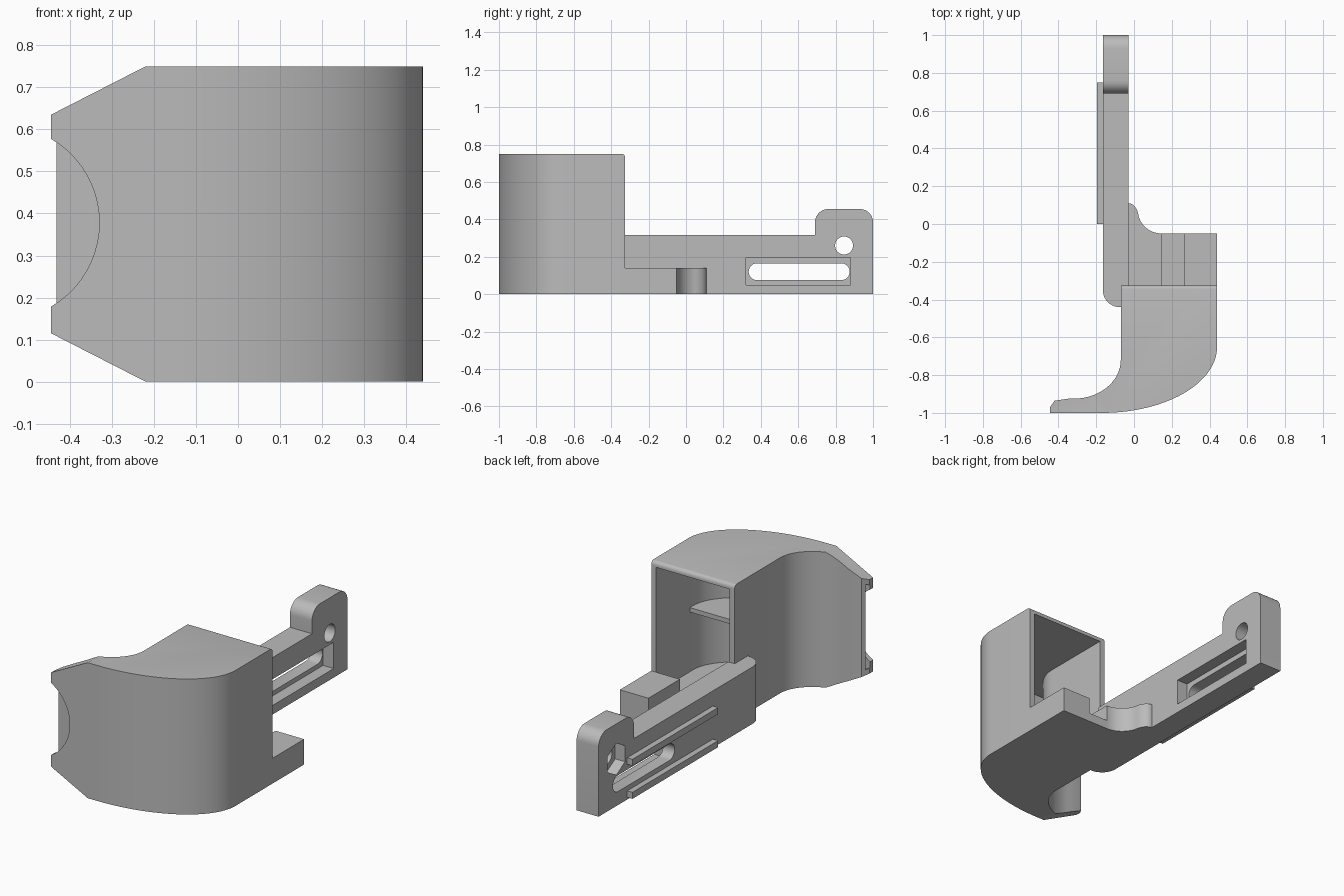
import bpy, bmesh, math
from mathutils import Vector

if "Cube" in bpy.data.objects:
    bpy.data.objects.remove(bpy.data.objects["Cube"])

grey = bpy.data.materials.new("light grey")
grey.diffuse_color = (0.5, 0.5, 0.5, 1)
grey.use_nodes = True
grey.node_tree.nodes["Principled BSDF"].inputs["Base Color"].default_value = grey.diffuse_color


def prism(name, pts, axis, lo, hi):
    """Extrude a 2D outline along an axis: z uses (x,y), y uses (x,z), x uses (y,z)."""
    place = {'z': lambda a, b, c: (a, b, c),
             'y': lambda a, b, c: (a, c, b),
             'x': lambda a, b, c: (c, a, b)}[axis]
    bm = bmesh.new()
    face = bm.faces.new([bm.verts.new(place(a, b, lo)) for a, b in pts])
    ext = bmesh.ops.extrude_face_region(bm, geom=[face])
    moved = [v for v in ext['geom'] if isinstance(v, bmesh.types.BMVert)]
    bmesh.ops.translate(bm, verts=moved, vec=Vector(place(0, 0, hi - lo)))
    bmesh.ops.recalc_face_normals(bm, faces=bm.faces)
    me = bpy.data.meshes.new(name)
    bm.to_mesh(me)
    bm.free()
    me.materials.append(grey)
    ob = bpy.data.objects.new(name, me)
    bpy.context.collection.objects.link(ob)
    return ob


def arc(cx, cy, rx, ry, a0, a1, n=16):
    return [(cx + rx * math.cos(math.radians(a0 + (a1 - a0) * i / n)),
             cy + ry * math.sin(math.radians(a0 + (a1 - a0) * i / n))) for i in range(n + 1)]


def rect(a0, b0, a1, b1):
    return [(a0, b0), (a1, b0), (a1, b1), (a0, b1)]


def boolean(ob, other, op='DIFFERENCE'):
    """Apply a boolean and discard the helper."""
    bpy.context.view_layer.objects.active = ob
    m = ob.modifiers.new("bool", 'BOOLEAN')
    m.operation, m.object, m.solver = op, other, 'EXACT'
    bpy.ops.object.modifier_apply(modifier=m.name)
    bpy.data.objects.remove(other)


def silhouette(inset):
    """Front outline with the two tapered corners at the nozzle tip."""
    i = inset
    return [(0.6, i), (-0.22, i), (-0.445, 0.115 + i), (-0.6, 0.115 + i),
            (-0.6, 0.635 - i), (-0.445, 0.635 - i), (-0.22, 0.75 - i), (0.6, 0.75 - i)]


# Curved duct body
outer = ([(0.44, -0.325)] + arc(-0.17, -0.65, 0.61, 0.35, 0, -90, 28)
         + [(-0.445, -1), (-0.445, -0.97), (-0.42, -0.935)]
         + arc(-0.32, -0.72, 0.25, 0.205, -95, 0) + [(-0.07, -0.325)])
duct = prism("duct_shell", outer, 'z', 0, 0.75)
bm = bmesh.new()
bm.from_mesh(duct.data)
edge = [e for e in bm.edges if all(abs(v.co.y + 0.325) < 1e-4 and v.co.z > 0.7 for v in e.verts)]
bmesh.ops.bevel(bm, geom=edge, offset=0.02, segments=4, profile=0.5, affect='EDGES')
bm.to_mesh(duct.data)
bm.free()
boolean(duct, prism("taper", silhouette(0), 'y', -1.2, 0), 'INTERSECT')

# Hollow channel from the rear opening to the nozzle tip
inner = ([(0.41, -0.2)] + arc(-0.17, -0.65, 0.58, 0.325, 0, -90, 28)
         + [(-0.6, -0.975), (-0.6, -0.952), (-0.42, -0.952)]
         + arc(-0.32, -0.72, 0.28, 0.23, -95, 0) + [(-0.04, -0.2)])
cavity = prism("cavity", inner, 'z', 0.03, 0.72)
boolean(cavity, prism("inner_taper", silhouette(0.03), 'y', -1.2, 0), 'INTERSECT')
boolean(duct, cavity)

# Round bite in the front wall of the tip
boolean(duct, prism("bite", arc(-0.561, 0.378, 0.231, 0.231, 0, 354, 59), 'y', -1.1, -0.962))

# Guide vane half way up the channel
vane_outline = ([(0.42, -0.62)] + arc(-0.17, -0.65, 0.59, 0.335, 0, -90, 28)
                + [(-0.17, -0.90), (-0.06, -0.80), (-0.05, -0.62)])
vane = prism("guide_vane", vane_outline, 'z', 0.36, 0.385)

# Mounting arm with a raised, rounded end
arm_side = ([(-0.44, 0), (1, 0)] + arc(0.93, 0.385, 0.07, 0.07, 0, 90, 8)
            + arc(0.76, 0.385, 0.07, 0.07, 90, 180, 8) + [(0.69, 0.315), (-0.44, 0.315)])
arm = prism("mounting_arm", arm_side, 'x', -0.165, -0.03)
arm_top = ([(-0.03, 1.1), (-0.165, 1.1)] + arc(-0.075, -0.35, 0.09, 0.09, 180, 270, 10)
           + [(-0.07, -0.44), (-0.07, -0.325), (-0.03, -0.325)])
boolean(arm, prism("arm_plan", arm_top, 'z', -0.1, 0.6), 'INTERSECT')

# Long slot with a rectangular recess, bolt hole and hexagonal nut pocket
slot = arc(0.83, 0.12, 0.045, 0.045, -90, 90, 12) + arc(0.38, 0.12, 0.045, 0.045, 90, 270, 12)
boolean(arm, prism("slot", slot, 'x', -0.3, 0.1))
boolean(arm, prism("recess", rect(0.32, 0.05, 0.88, 0.195), 'x', -0.095, 0.1))
boolean(arm, prism("bolt_hole", arc(0.845, 0.26, 0.048, 0.048, 0, 350, 35), 'x', -0.3, 0.1))
boolean(arm, prism("nut_pocket", arc(0.845, 0.26, 0.088, 0.088, 30, 330, 5), 'x', -0.3, -0.105))

# Two guide rails on the outer side of the arm
for label, z in (("lower", 0.012), ("upper", 0.195)):
    prism(label + "_rail", rect(0, z, 0.75, z + 0.036), 'x', -0.197, -0.163)

# Base plate joining arm and duct, with a curved gusset and a channel
plate_outline = ([(-0.04, -0.325), (0.44, -0.325), (0.44, -0.05), (0.145, -0.05)]
                 + arc(0.145, 0.075, 0.125, 0.125, -95, -165, 10)
                 + arc(-0.03, 0.03, 0.055, 0.08, 15, 90, 8) + [(-0.04, 0.11)])
plate = prism("base_plate", plate_outline, 'z', 0, 0.14)
boolean(plate, prism("channel", rect(0.145, -0.5, 0.265, 0.2), 'z', 0.05, 0.3))

# The lower part of the rear opening is closed off by the plate
boolean(duct, prism("plate_gap", rect(-0.04, -0.326, 0.41, -0.3), 'z', 0.05, 0.14))

for ob in bpy.context.collection.objects:
    bpy.ops.object.select_all(action='DESELECT')
    ob.select_set(True)
    bpy.context.view_layer.objects.active = ob
    bpy.ops.object.shade_smooth_by_angle(angle=math.radians(30))
